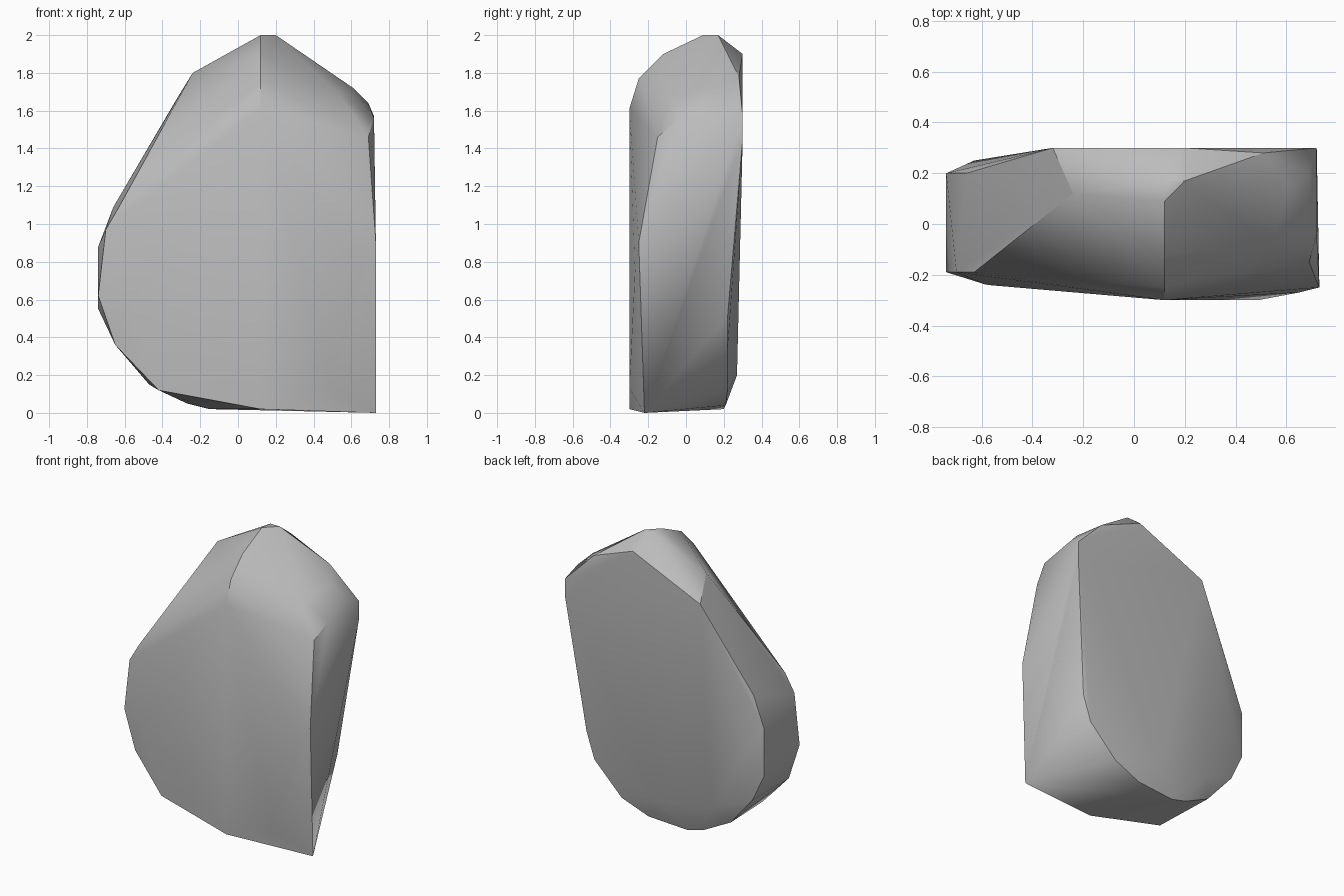
import bpy
import bmesh
import math

default_cube = bpy.data.objects.get("Cube")
if default_cube:
    bpy.data.objects.remove(default_cube, do_unlink=True)


def make_material(name, colour):
    material = bpy.data.materials.new(name)
    material.use_nodes = True
    material.diffuse_color = colour
    shader = next(n for n in material.node_tree.nodes if n.type == "BSDF_PRINCIPLED")
    shader.inputs["Base Color"].default_value = colour
    shader.inputs["Roughness"].default_value = 1
    return material


def make_hull(name, corner_groups, material, sharp_angle):
    """Wrap a faceted stone skin around groups of corner points."""
    mesh = bpy.data.meshes.new(name)
    bm = bmesh.new()
    for group in corner_groups:
        for corner in group:
            bm.verts.new(corner)
    bmesh.ops.convex_hull(bm, input=bm.verts)
    # Drop any corner that ended up inside the skin
    loose = [v for v in bm.verts if not v.link_faces]
    bmesh.ops.delete(bm, geom=loose, context="VERTS")
    bmesh.ops.recalc_face_normals(bm, faces=bm.faces)
    bm.to_mesh(mesh)
    bm.free()
    mesh.materials.append(material)
    stone = bpy.data.objects.new(name, mesh)
    bpy.context.collection.objects.link(stone)
    bpy.ops.object.select_all(action="DESELECT")
    stone.select_set(True)
    bpy.context.view_layer.objects.active = stone
    bpy.ops.object.shade_smooth_by_angle(angle=sharp_angle)
    return stone


# Peak and the chipped slopes falling from it
crown = [(.12, .09, 2), (.2, .17, 2), (.13, .17, 2), (-.24, .12, 1.8),
         (.12, -.12, 1.9), (.12, -.25, 1.77), (.54, -.08, 1.68),
         (.61, .15, 1.72), (.69, .2, 1.64)]

# Broad front face, split by a shallow vertical ridge
front_face = [(.12, -.3, 1.61), (.12, -.3, .02), (.49, -.3, .13),
              (.65, -.27, .75), (-.58, -.24, .6), (-.42, -.24, .12)]

# Flat cut side ending in a sharp foot
cut_side = [(.73, -.22, 0), (.73, -.25, .9), (.69, -.15, 1.46),
            (.72, -.04, 1.56), (.72, .3, 1.57), (.72, .3, 1.45)]

# Rounded side, as a front rim and a back rim
round_side = [(-.63, -.19, 1.09), (-.7, -.19, .97), (-.74, -.19, .62),
              (-.65, -.2, .36), (-.66, .2, 1.09), (-.74, .2, .88),
              (-.74, .2, .55), (-.65, .2, .36), (-.47, .18, .15)]

# Back face and its bevelled lower edge
back_face = [(.2, .3, 1.9), (.51, .28, 1.78), (-.32, .3, 1.67),
             (-.63, .25, .7), (-.38, .26, .25), (0, .27, .2),
             (.61, .22, .51), (.55, .22, .33), (.34, .22, .12),
             (.14, .21, .04), (-.15, .2, .02), (-.27, .2, .05)]

stone_grey = make_material("stone grey", (.5, .5, .5, 1))
make_hull("rock", [crown, front_face, cut_side, round_side, back_face],
          stone_grey, math.radians(30))
